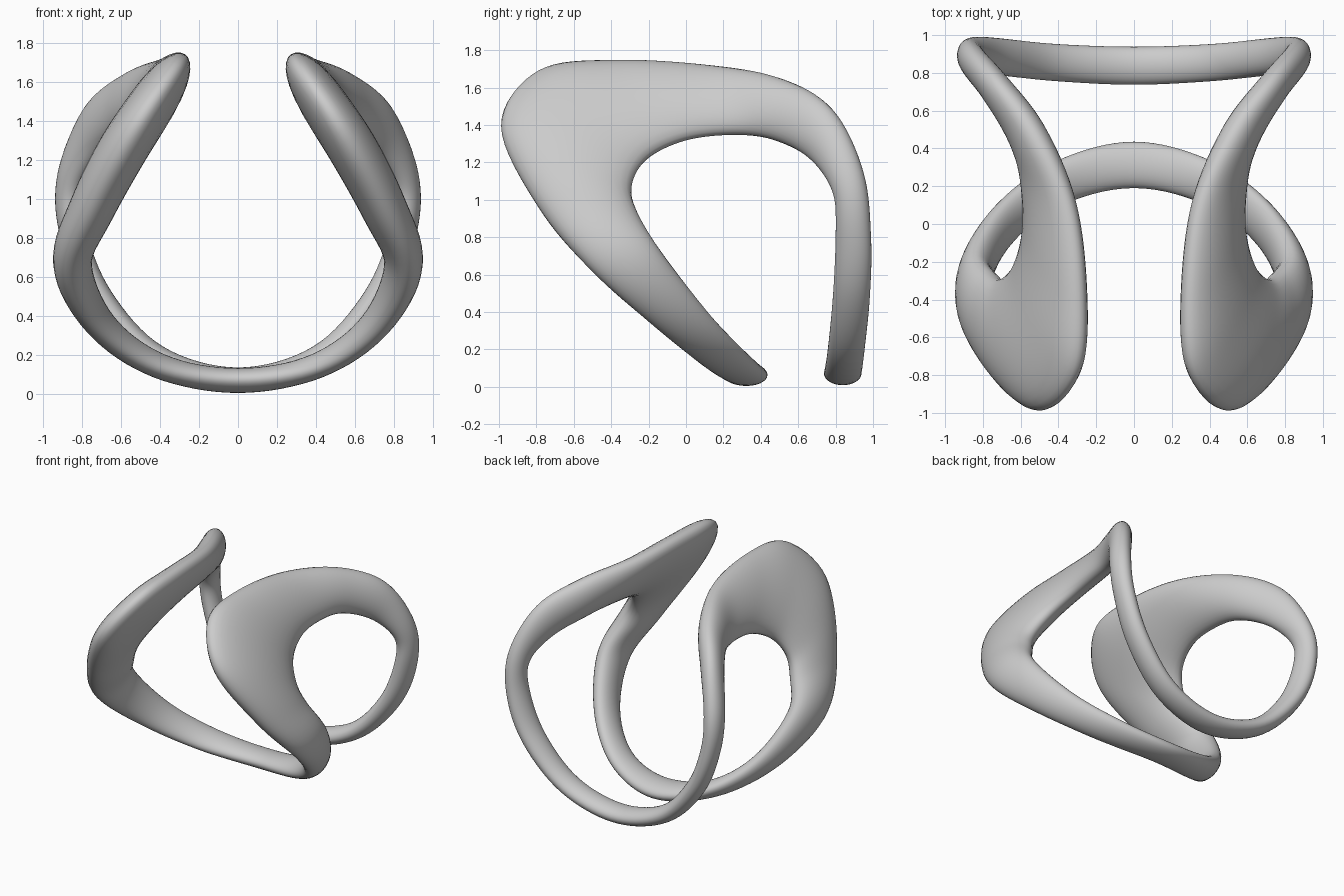
import bpy
import bmesh
import math
from mathutils import Vector

default_cube = bpy.data.objects.get("Cube")
if default_cube:
    bpy.data.objects.remove(default_cube, do_unlink=True)

SUBSTEPS = 8     # rings between neighbouring stations
SIDES = 32       # points around each cross-section

# Left half of the loop: outer edge, inner edge, thickness
stations = [
    ((0, .19, .075), (0, .44, .06), .13),
    ((.42, .08, .13), (.39, .345, .155), .13),
    ((.73, -.18, .33), (.68, .135, .38), .15),
    ((.87, -.51, .62), (.83, -.12, .71), .2),
    ((.74, -.8, .97), (.76, -.25, .92), .24),
    ((.5, -1, 1.4), (.7, -.285, 1.07), .26),
    ((.3, -.8, 1.69), (.62, -.2, 1.22), .25),
    ((.27, -.4, 1.745), (.57, 0, 1.32), .22),
    ((.33, .1, 1.72), (.58, .25, 1.35), .2),
    ((.53, .5, 1.655), (.61, .46, 1.32), .2),
    ((.75, .78, 1.49), (.72, .66, 1.22), .17),
    ((.87, .95, 1.15), (.84, .78, 1.05), .15),
    ((.86, .99, .8), (.83, .8, .85), .14),
    ((.72, .985, .48), (.7, .785, .5), .14),
    ((.42, .955, .185), (.42, .755, .19), .13),
    ((0, .94, .07), (0, .735, .07), .13),
]


def mirrored(station):
    outer, inner, thick = station
    return (-outer[0], *outer[1:]), (-inner[0], *inner[1:]), thick


def spline(a, b, c, d, t):
    """Smooth interpolation from b to c."""
    return (b * 2 + (c - a) * t + (a * 2 - b * 5 + c * 4 - d) * t ** 2
            + (b * 3 - a - c * 3 + d) * t ** 3) * 0.5


# Close the loop by mirroring, then sample it smoothly
loop = stations + [mirrored(s) for s in reversed(stations[1:-1])]
loop = [(Vector(outer), Vector(inner), thick) for outer, inner, thick in loop]
samples = []
for i in range(len(loop)):
    four = [loop[(i + k) % len(loop)] for k in (-1, 0, 1, 2)]
    for step in range(SUBSTEPS):
        samples.append([spline(*values, step / SUBSTEPS) for values in zip(*four)])

# Sweep an elliptical section between the two edges
bm = bmesh.new()
centres = [(outer + inner) / 2 for outer, inner, thick in samples]
rings = []
for i, (outer, inner, thick) in enumerate(samples):
    tangent = centres[(i + 1) % len(centres)] - centres[i - 1]
    half_width = (outer - inner) / 2
    half_thick = tangent.cross(half_width).normalized() * thick / 2
    ring = []
    for k in range(SIDES):
        angle = math.tau * k / SIDES
        offset = half_width * math.cos(angle) + half_thick * math.sin(angle)
        ring.append(bm.verts.new(centres[i] + offset))
    rings.append(ring)
for i, ring in enumerate(rings):
    previous = rings[i - 1]
    for k in range(SIDES):
        bm.faces.new((previous[k - 1], previous[k], ring[k], ring[k - 1]))
for _ in range(4):
    bmesh.ops.smooth_vert(bm, verts=bm.verts, factor=0.5,
                          use_axis_x=True, use_axis_y=True, use_axis_z=True)
bmesh.ops.recalc_face_normals(bm, faces=bm.faces)

mesh = bpy.data.meshes.new("twisted_loop")
bm.to_mesh(mesh)
bm.free()
ribbon = bpy.data.objects.new("twisted_loop", mesh)
bpy.context.collection.objects.link(ribbon)

# Plain grey finish
grey = bpy.data.materials.new("light_grey")
grey.use_nodes = True
colour = (0.6, 0.6, 0.6, 1)
grey.diffuse_color = colour
grey.node_tree.nodes["Principled BSDF"].inputs["Base Color"].default_value = colour
mesh.materials.append(grey)

bpy.context.view_layer.objects.active = ribbon
ribbon.select_set(True)
bpy.ops.object.shade_smooth_by_angle(angle=math.radians(60))
